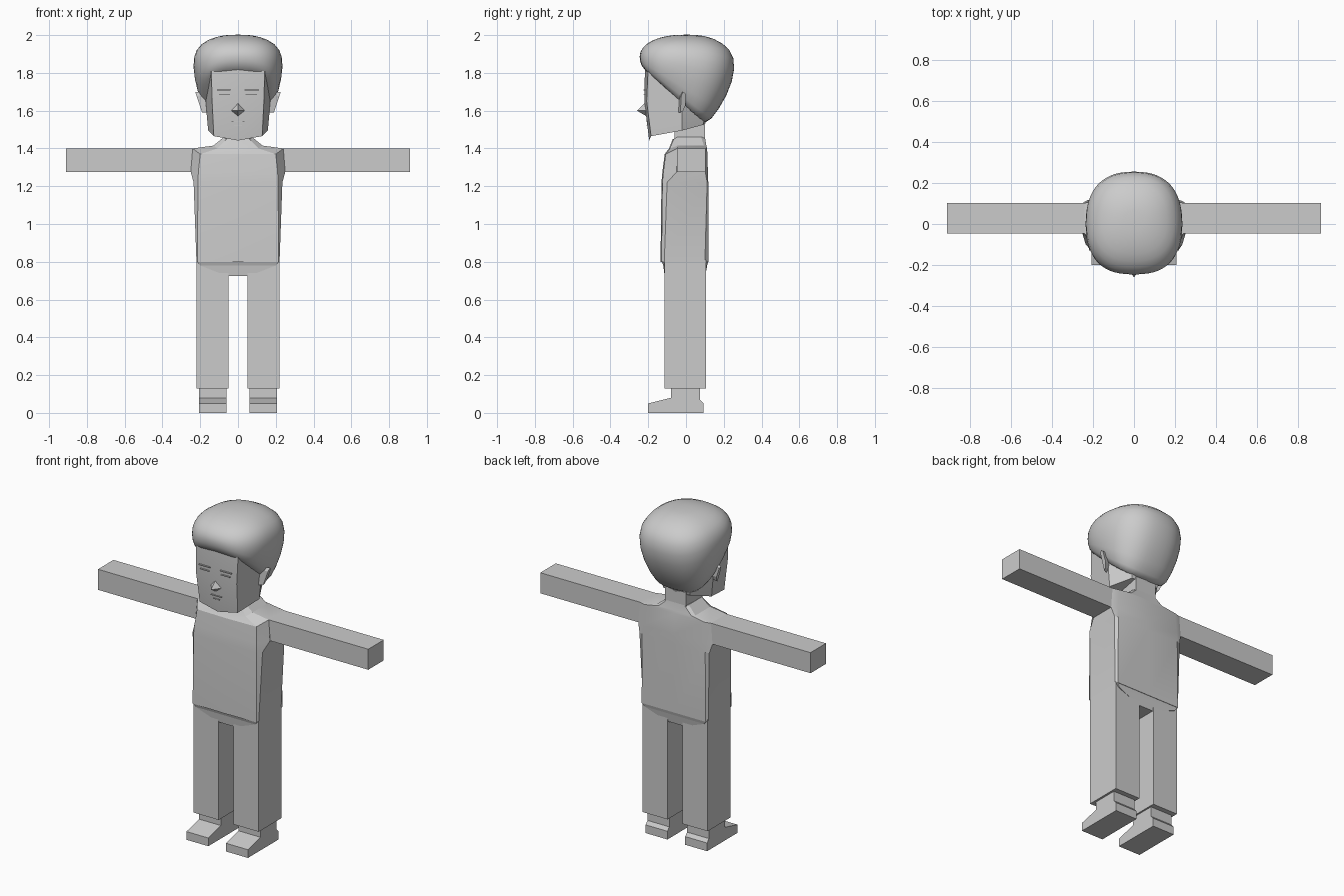
import bpy, bmesh, math

grey = bpy.data.materials.new("plain grey")
grey.diffuse_color = (0.6, 0.6, 0.6, 1)


def make(name, verts, faces, smooth=None):
    me = bpy.data.meshes.new(name)
    me.from_pydata(verts, [], faces)
    bm = bmesh.new()
    bm.from_mesh(me)
    bmesh.ops.recalc_face_normals(bm, faces=bm.faces)
    bm.to_mesh(me)
    bm.free()
    me.materials.append(grey)
    ob = bpy.data.objects.new(name, me)
    bpy.context.collection.objects.link(ob)
    if smooth:
        bpy.context.view_layer.objects.active = ob
        ob.select_set(True)
        bpy.ops.object.shade_smooth_by_angle(angle=math.radians(smooth))
        ob.select_set(False)
    return ob


def loft(name, rings, smooth=None):
    """Join equal-length rings of points and cap both ends."""
    n = len(rings[0])
    verts = [p for r in rings for p in r]
    faces = [list(range(n)), list(range(len(verts) - n, len(verts)))]
    for k in range(len(rings) - 1):
        for i in range(n):
            j = (i + 1) % n
            faces.append([k * n + i, k * n + j, (k + 1) * n + j, (k + 1) * n + i])
    return make(name, verts, faces, smooth)


def box(name, x0, x1, y0, y1, z0, z1):
    ring = lambda z: [(x0, y0, z), (x1, y0, z), (x1, y1, z), (x0, y1, z)]
    return loft(name, [ring(z0), ring(z1)])


def mirrored(half):
    """Complete a ring whose half runs from front centre to back centre."""
    return half + [(-x, y, z) for x, y, z in half[-2:0:-1]]


# torso: z, side width, side front y, side back y, corner x, front y, back y, front z
torso_rows = [
    (0.80, 0.220, -0.115, 0.100, 0.215, -0.130, 0.120, 0.80),
    (1.22, 0.235, -0.100, 0.112, 0.212, -0.125, 0.118, 1.22),
    (1.275, 0.250, -0.050, 0.102, 0.210, -0.120, 0.116, 1.275),
    (1.40, 0.240, -0.048, 0.102, 0.200, -0.108, 0.112, 1.37),
    (1.415, 0.130, -0.045, 0.095, 0.110, -0.085, 0.108, 1.40),
    (1.46, 0.075, -0.045, 0.080, 0.060, -0.065, 0.100, 1.45),
]
loft("torso", [mirrored([(0, yf - 0.005, zf), (xc, yf, zf), (w, ys, z), (w, yb, z),
                         (xc, yk, z), (0, yk, z)])
               for z, w, ys, yb, xc, yf, yk, zf in torso_rows], 20)

# pelvis tapering down to the crotch
pelvis = lambda x, yf, yb, z: [(-x, yf, z), (x, yf, z), (x, yb, z), (-x, yb, z)]
loft("pelvis", [pelvis(0.06, -0.113, 0.102, 0.725), pelvis(0.20, -0.12, 0.112, 0.78),
                pelvis(0.218, -0.128, 0.118, 0.802)])

# neck
box("neck", -0.07, 0.07, -0.06, 0.10, 1.44, 1.54)

# limbs, shoes, ears and eyes on both sides
shoe_side = [(-0.2, 0), (-0.2, 0.05), (-0.08, 0.08), (-0.08, 0.14),
             (0.075, 0.14), (0.075, 0.07), (0.093, 0.05), (0.093, 0)]
ear_side = [(-0.035, 1.68), (-0.025, 1.70), (-0.012, 1.69), (-0.012, 1.63),
            (-0.025, 1.60), (-0.04, 1.59)]
for side, s in (("left", 1), ("right", -1)):
    box(side + "_arm", s * 0.235, s * 0.91, -0.047, 0.102, 1.275, 1.40)
    box(side + "_leg", s * 0.05, s * 0.22, -0.115, 0.106, 0.13, 0.81)
    loft(side + "_shoe", [[(s * x, y, z) for y, z in shoe_side] for x in (0.06, 0.207)])
    loft(side + "_ear", [[(s * (0.165 + (z - 1.59) * 0.1), y, z) for y, z in ear_side],
                         [(s * (0.19 + (z - 1.59) * 0.33), y + 0.01, z) for y, z in ear_side]])
    box(side + "_eyebrow", s * 0.035, s * 0.11, -0.224, -0.215, 1.708, 1.713)
    box(side + "_eye", s * 0.04, s * 0.10, -0.224, -0.215, 1.685, 1.689)

# head: face, flat cheeks and jaw, open space under the hair filled
loft("head", [
    mirrored([(0, -0.195, 1.442), (0.128, -0.185, 1.465), (0.158, -0.02, 1.495),
              (0.09, 0.09, 1.525), (0, 0.10, 1.525)]),
    mirrored([(0, -0.221, 1.65), (0.137, -0.208, 1.65), (0.172, -0.02, 1.65),
              (0.11, 0.12, 1.65), (0, 0.14, 1.65)]),
    mirrored([(0, -0.217, 1.84), (0.142, -0.20, 1.84), (0.18, -0.02, 1.84),
              (0.11, 0.12, 1.84), (0, 0.14, 1.84)]),
], 25)

# nose and mouth
make("nose", [(0, -0.218, 1.64), (-0.035, -0.212, 1.60), (0.035, -0.212, 1.60),
              (0, -0.208, 1.57), (0, -0.26, 1.60)],
     [(0, 1, 4), (1, 3, 4), (3, 2, 4), (2, 0, 4), (0, 2, 3, 1)])
box("upper_lip", -0.035, 0.035, -0.213, -0.20, 1.542, 1.546)
box("lower_lip", -0.02, 0.02, -0.21, -0.197, 1.521, 1.525)

# hair: tilted rings from the hairline up to the crown
# front y, front z, back y, back z, half width, squareness
hair_rows = [
    (-0.212, 1.812, 0.085, 1.525, 0.162, 3.2),
    (-0.238, 1.835, 0.125, 1.535, 0.200, 2.8),
    (-0.252, 1.890, 0.225, 1.680, 0.236, 2.5),
    (-0.236, 1.932, 0.268, 1.830, 0.241, 2.4),
    (-0.190, 1.972, 0.242, 1.930, 0.205, 2.4),
    (-0.105, 1.997, 0.145, 1.987, 0.120, 2.2),
    (-0.030, 2.003, 0.060, 2.002, 0.045, 2.0),
]


def hair_ring(yf, zf, yb, zb, w, e, n=28):
    ring = []
    for i in range(n):
        a = 2 * math.pi * i / n
        c, s = math.cos(a), math.sin(a)
        u = math.copysign(abs(c) ** (2 / e), c)
        v = math.copysign(abs(s) ** (2 / e), s)
        t = (v + 1) / 2
        ring.append((w * u, yf + (yb - yf) * t, zf + (zb - zf) * t))
    return ring


hair = loft("hair", [hair_ring(*r) for r in hair_rows], 50)
sub = hair.modifiers.new("smooth", "SUBSURF")
sub.levels = sub.render_levels = 1
